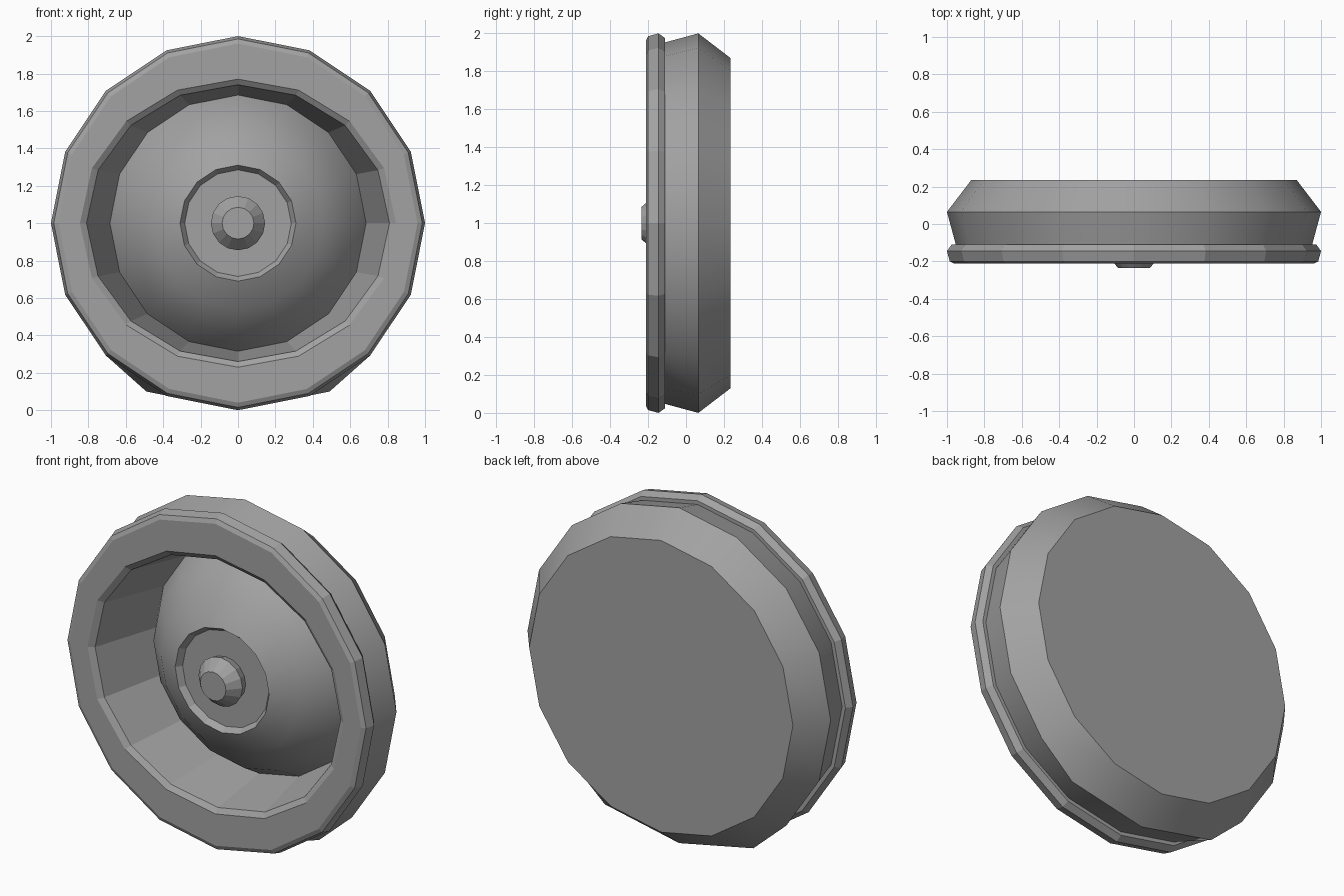
import bpy, bmesh, math

SIDES = 16
if "Cube" in bpy.data.objects:
    bpy.data.objects.remove(bpy.data.objects["Cube"], do_unlink=True)

grey = bpy.data.materials.new("mid_grey")
grey.use_nodes = True
colour = (0.36, 0.36, 0.36, 1)
grey.diffuse_color = colour
grey.node_tree.nodes["Principled BSDF"].inputs["Base Color"].default_value = colour


def turned(name, rings, cap_end=False, smooth=False, adjust=None):
    """Skin rings (x radius, z radius, y) around the wheel axis, outer face first."""
    bm = bmesh.new()
    loops = []
    for rx, rz, y in rings:
        loop = []
        for i in range(SIDES):
            a = math.tau * i / SIDES
            loop.append(bm.verts.new((rx * math.sin(a), y, 1 + rz * math.cos(a))))
        loops.append(loop)
    if adjust:
        adjust(loops)
    for a, b in zip(loops, loops[1:]):
        for i in range(SIDES):
            j = (i + 1) % SIDES
            bm.faces.new((a[i], a[j], b[j], b[i]))
    if cap_end:
        bm.faces.new(loops[-1])
    mesh = bpy.data.meshes.new(name)
    bm.to_mesh(mesh)
    bm.free()
    mesh.materials.append(grey)
    obj = bpy.data.objects.new(name, mesh)
    bpy.context.collection.objects.link(obj)
    if smooth:
        bpy.ops.object.select_all(action='DESELECT')
        obj.select_set(True)
        bpy.context.view_layer.objects.active = obj
        bpy.ops.object.shade_smooth_by_angle(angle=math.radians(48))
    return obj


def circles(*points):
    return [(r, r, y) for r, y in points]


def spread_bottom(loops):
    # The two lowest side corners of the widest ring flare outward
    for i in (7, 9):
        v = loops[1][i]
        v.co.x = math.copysign(0.49, v.co.x)
        v.co.z = 0.1


# Outer drum with bulged side and flat back
turned("outer_drum", circles((0.95, -0.12), (1.0, 0.065), (0.87, 0.235)),
       smooth=True, adjust=spread_bottom)
back = turned("back_plate", circles((0.87, 0.235)), cap_end=True)
back.data.flip_normals()

# Front rim, slightly oval opening and the wall down to the dish
rim = turned("front_rim", circles((0.9, -0.11), (0.975, -0.11), (1.0, -0.145),
                                  (0.985, -0.2), (0.96, -0.212))
             + [(0.845, 0.77, -0.212), (0.81, 0.74, -0.19), (0.685, 0.685, 0.2)])

# Domed dish inside the opening
turned("domed_dish", circles((0.685, 0.2), (0.6, 0.06), (0.46, -0.07), (0.31, -0.15)),
       smooth=True)

# Shallow recess and hub
turned("hub_recess", circles((0.31, -0.15), (0.285, -0.115)), cap_end=True)
turned("hub_cap", circles((0.13, -0.11), (0.145, -0.165), (0.085, -0.235)), cap_end=True)

# Make every surface face outward
for obj in bpy.context.collection.objects:
    if obj.type == 'MESH' and grey.name in obj.data.materials:
        facing = sum(p.normal.y * p.area for p in obj.data.polygons)
        wants_back = obj.name == "back_plate"
        outward = sum((p.normal.x * p.center.x + p.normal.z * (p.center.z - 1)) * p.area
                      for p in obj.data.polygons)
        good = outward > 0 if obj.name == "outer_drum" else (facing > 0) == wants_back
        if not good:
            obj.data.flip_normals()
